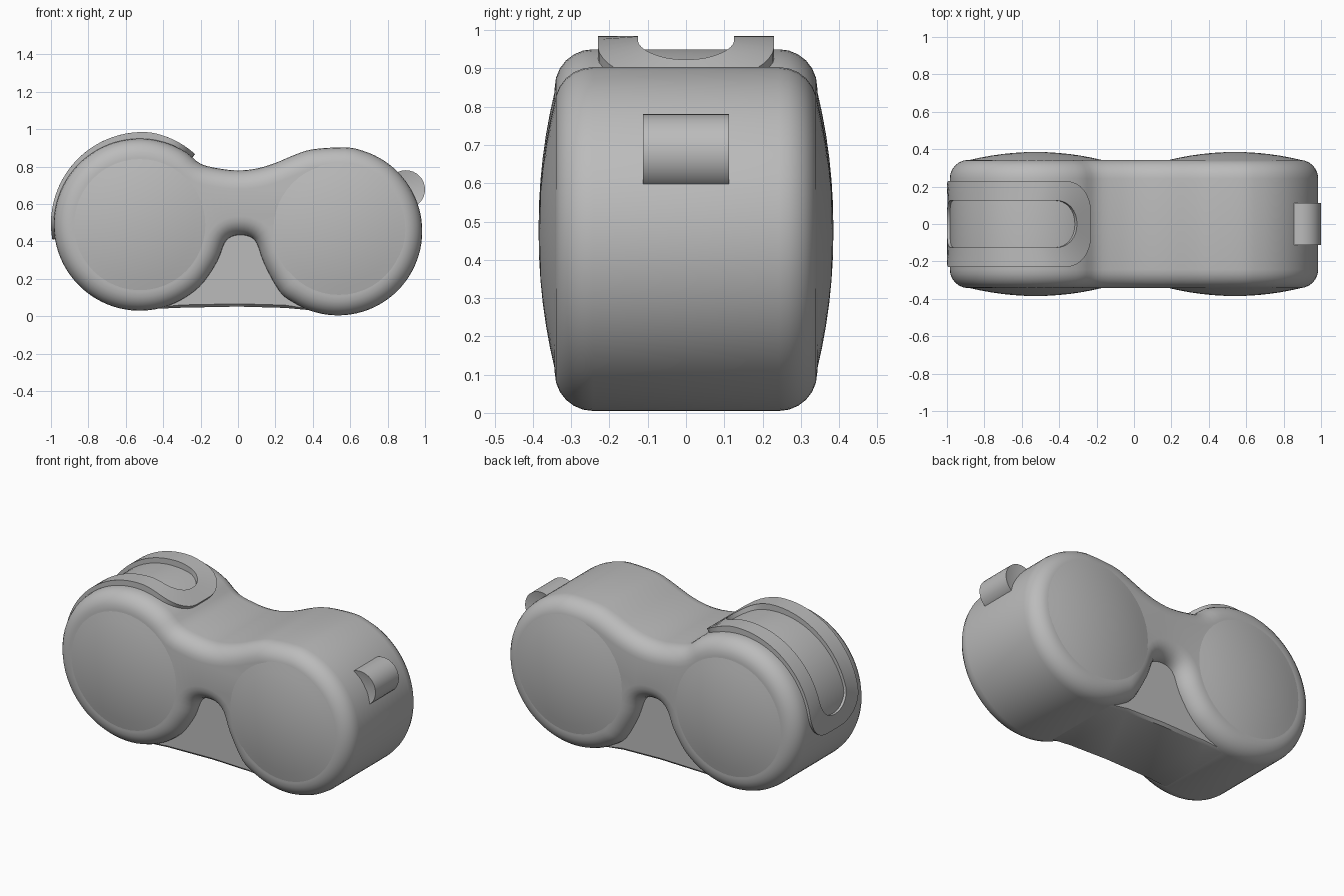
import bpy, bmesh
from math import sin, cos, pi, radians, hypot

cube = bpy.data.objects.get("Cube")
if cube:
    bpy.data.objects.remove(cube, do_unlink=True)

grey = bpy.data.materials.new("plain_grey")
grey.use_nodes = True
tone = (0.5, 0.5, 0.5, 1)
grey.diffuse_color = tone
grey.node_tree.nodes["Principled BSDF"].inputs["Base Color"].default_value = tone


def finish(name, bm, angle=35):
    bmesh.ops.recalc_face_normals(bm, faces=bm.faces)
    mesh = bpy.data.meshes.new(name)
    bm.to_mesh(mesh)
    bm.free()
    ob = bpy.data.objects.new(name, mesh)
    bpy.context.collection.objects.link(ob)
    mesh.materials.append(grey)
    bpy.ops.object.select_all(action='DESELECT')
    ob.select_set(True)
    bpy.context.view_layer.objects.active = ob
    bpy.ops.object.shade_smooth_by_angle(angle=radians(angle))
    return ob


def bridge(bm, loops, closed=False):
    """Join successive vertex loops with quads."""
    pairs = list(zip(loops, loops[1:] + loops[:1])) if closed else list(zip(loops, loops[1:]))
    for a, b in pairs:
        n = len(a)
        for i in range(n):
            j = (i + 1) % n
            bm.faces.new((a[i], a[j], b[j], b[i]))


def arc(cx, cz, r, start, end, n):
    return [(cx + r * cos(radians(start + (end - start) * i / n)),
             cz + r * sin(radians(start + (end - start) * i / n))) for i in range(n + 1)]


def smooth_loop(pts, steps=3):
    """Closed Catmull-Rom curve through the points."""
    out, n = [], len(pts)
    for i in range(n):
        a, b, c, d = (pts[(i + k) % n] for k in (-1, 0, 1, 2))
        for s in range(steps):
            t = s / steps
            out.append(tuple(0.5 * (2 * q + (r - p) * t + (2 * p - 5 * q + 4 * r - w) * t * t
                                    + (3 * q - p - 3 * r + w) * t ** 3)
                             for p, q, r, w in zip(a, b, c, d)))
    return out


def inset(pts, d):
    """Move a counter-clockwise outline inward."""
    out, n = [], len(pts)
    for i, (x, z) in enumerate(pts):
        (ax, az), (bx, bz) = pts[i - 1], pts[(i + 1) % n]
        tx, tz = bx - ax, bz - az
        length = hypot(tx, tz)
        out.append((x - tz / length * d, z + tx / length * d))
    return out


# Two-lobed body with rounded rims
saddle = [(0.4, 0.893), (0.3, 0.862), (0.2, 0.82), (0.1, 0.79), (0, 0.78), (-0.1, 0.79)]
notch = [(-0.11, 0.294), (-0.072, 0.39), (-0.035, 0.425), (0.013, 0.434),
         (0.062, 0.425), (0.1, 0.39), (0.14, 0.28)]
outline = smooth_loop(arc(0.535, 0.455, 0.45, -134, 85, 18) + saddle
                      + arc(-0.525, 0.49, 0.46, 45, 318, 22) + notch)
depth, rim = 0.343, 0.1
section = [(rim * (1 - cos(k * pi / 12)), depth - rim * (1 - sin(k * pi / 12))) for k in range(7)]
section = [(d, -y) for d, y in reversed(section)] + section
bm = bmesh.new()
loops = [[bm.verts.new((x, y, z)) for x, z in inset(outline, d)] for d, y in section]
bridge(bm, loops)
bm.faces.new(loops[0])
bm.faces.new(loops[-1])
finish("body", bm)

# Shallow domes on both faces of each lobe
for side, cx, cz in (("right", -0.525, 0.49), ("left", 0.54, 0.465)):
    for label, sign in (("front", -1), ("back", 1)):
        bm = bmesh.new()
        radii = [0.355 * k / 6 for k in range(6, 0, -1)]
        loops = []
        for r in radii:
            y = sign * (depth - 0.001 + 0.043 * (1 - (r / 0.355) ** 2))
            loops.append([bm.verts.new((x, y, z)) for x, z in arc(cx, cz, r, 0, 352.5, 47)])
        bridge(bm, loops)
        tip = bm.verts.new((cx, sign * (depth + 0.042), cz))
        for i, v in enumerate(loops[-1]):
            bm.faces.new((loops[-1][i - 1], v, tip))
        finish(f"{side}_{label}_dome", bm)

# Web closing the gap between the lobes
web = [(-0.54, 0.036), (-0.3, 0.046), (0, 0.052), (0.25, 0.045), (0.44, 0.028), (0.4, 0.55), (-0.4, 0.55)]
bm = bmesh.new()
loops = [[bm.verts.new((x, y, z)) for x, z in inset(web, d)]
         for d, y in ((0.015, -0.25), (0, -0.235), (0, 0.235), (0.015, 0.25))]
bridge(bm, loops)
bm.faces.new(loops[0])
bm.faces.new(loops[-1])
finish("lower_web", bm)


# Slotted strap wrapped over the right lobe
def rounded_rect(half_len, half_wid, r, corner=8, side=24):
    corners = [(half_len - r, half_wid - r, 0), (r - half_len, half_wid - r, 90),
               (r - half_len, r - half_wid, 180), (half_len - r, r - half_wid, 270)]
    pts = []
    for k, (cx, cy, a) in enumerate(corners):
        pts += arc(cx, cy, r, a, a + 90, corner)
        (x0, y0), (nx, ny, na) = pts[-1], corners[(k + 1) % 4]
        x1, y1 = nx + r * cos(radians(na)), ny + r * sin(radians(na))
        pts += [(x0 + (x1 - x0) * i / side, y0 + (y1 - y0) * i / side) for i in range(1, side)]
    return pts


def wrap(s, y, lift):
    angle = radians(121.5) + s / 0.49
    r = 0.49 - 0.024 * max(0, min(1, (radians(85) - angle) / radians(32))) + lift
    return (-0.51 + r * cos(angle), y, 0.495 + r * sin(angle))


outer = rounded_rect(0.586, 0.23, 0.17)
slot = rounded_rect(0.488, 0.125, 0.12)
bm = bmesh.new()
loops = [[bm.verts.new(wrap(s, y, lift)) for s, y in ring]
         for ring, lift in ((outer, -0.06), (outer, 0), (slot, 0), (slot, -0.06))]
bridge(bm, loops, closed=True)
finish("strap_ring", bm)

# Small round lug on the left end, with dished ends
bm = bmesh.new()
loops = [[bm.verts.new((x, y, z)) for x, z in arc(0.897, 0.678, r, 0, 348.75, 31)]
         for r, y in ((0.05, -0.1), (0.103, -0.112), (0.103, 0.112), (0.05, 0.1))]
bridge(bm, loops)
bm.faces.new(loops[0])
bm.faces.new(loops[-1])
finish("side_lug", bm)
